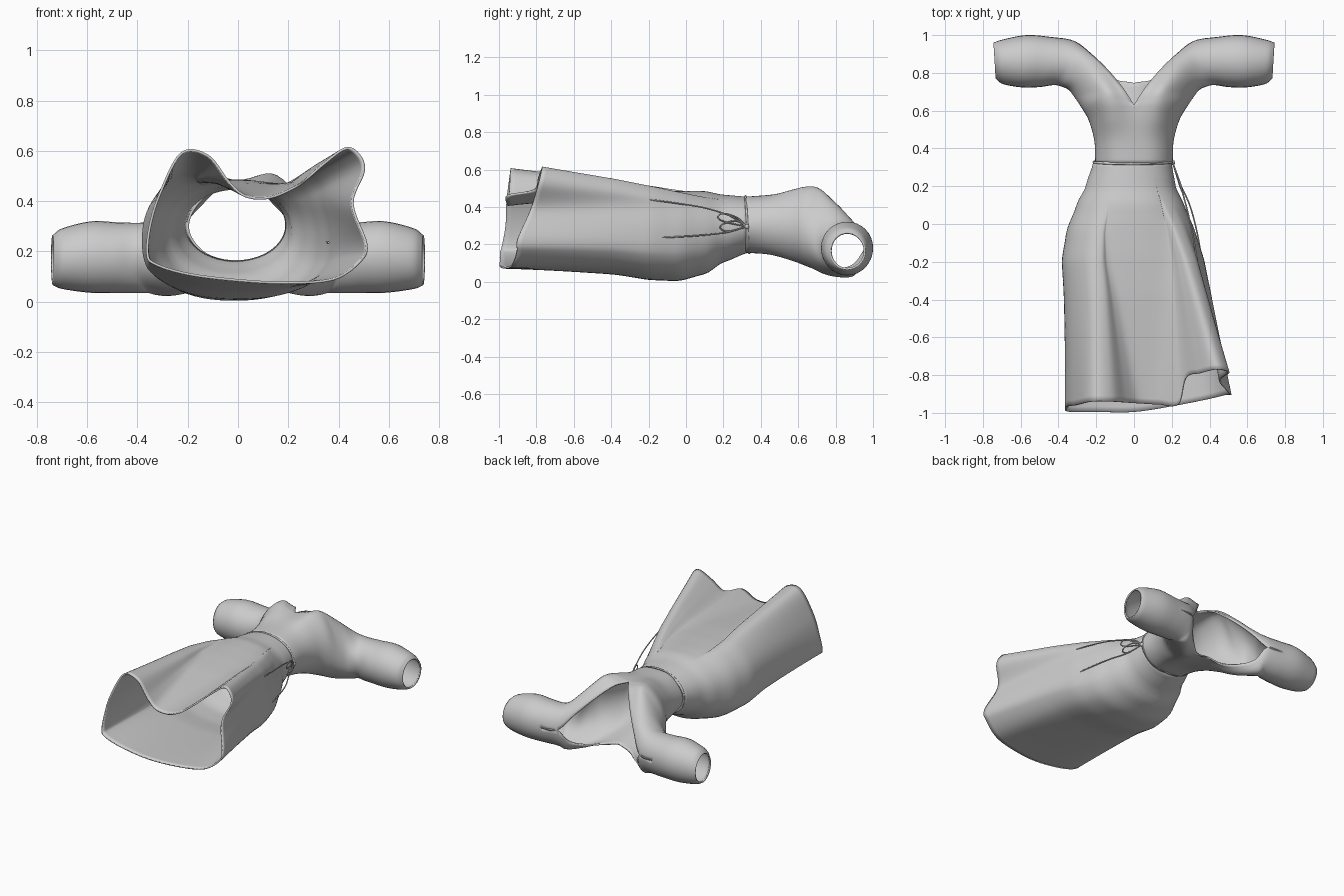
import bpy, bmesh, math
from mathutils import Vector

if "Cube" in bpy.data.objects:
    bpy.data.objects.remove(bpy.data.objects["Cube"])


def cr(p0, p1, p2, p3, t, f=0.5):
    """Cardinal spline between p1 and p2."""
    a, b = (p2 - p0) * f, (p3 - p1) * f
    return (p1 * (2*t**3 - 3*t*t + 1) + a * (t**3 - 2*t*t + t)
            + p2 * (3*t*t - 2*t**3) + b * (t**3 - t*t))


def spline(pts, steps, first=None, last=None, f=0.5):
    first = first if first is not None else pts[0] * 2 - pts[1]
    last = last if last is not None else pts[-1] * 2 - pts[-2]
    q = [first] + list(pts) + [last]
    out = [cr(*q[i:i + 4], j / steps, f) for i in range(len(pts) - 1) for j in range(steps)]
    return out + [pts[-1].copy()]


def vecs(flat):
    return [Vector(p) for p in flat]


def loft(name, rows, closed=False, mirror=False):
    bm = bmesh.new()
    vs = [[bm.verts.new(p) for p in r] for r in rows]
    n = len(rows[0])
    for a, b in zip(vs, vs[1:]):
        for i in range(n if closed else n - 1):
            j = (i + 1) % n
            bm.faces.new((a[i], a[j], b[j], b[i]))
    bmesh.ops.remove_doubles(bm, verts=bm.verts, dist=0.0005)
    bmesh.ops.recalc_face_normals(bm, faces=bm.faces)
    me = bpy.data.meshes.new(name)
    bm.to_mesh(me)
    bm.free()
    ob = bpy.data.objects.new(name, me)
    bpy.context.collection.objects.link(ob)
    if mirror:
        m = ob.modifiers.new("mirror", 'MIRROR')
        m.merge_threshold = 0.001
    s = ob.modifiers.new("cloth", 'SOLIDIFY')
    s.thickness, s.offset = 0.01, 0
    for o in bpy.context.selected_objects:
        o.select_set(False)
    ob.select_set(True)
    bpy.context.view_layer.objects.active = ob
    bpy.ops.object.shade_smooth_by_angle(angle=math.radians(50))
    return ob


def cord(name, pts, radius=0.005, closed=False):
    cu = bpy.data.curves.new(name, 'CURVE')
    cu.dimensions = '3D'
    cu.bevel_depth, cu.bevel_resolution, cu.use_fill_caps = radius, 2, True
    sp = cu.splines.new('POLY')
    sp.points.add(len(pts) - 1)
    for p, v in zip(sp.points, pts):
        p.co = (*v, 1)
    sp.use_cyclic_u = closed
    ob = bpy.data.objects.new(name, cu)
    bpy.context.collection.objects.link(ob)


# Bodice and sleeve half: each row runs front edge, front, side/underarm, back, back edge
torso = [
    [(0, .32, .45), (.13, .32, .42), (.20, .32, .30), (.13, .32, .19), (0, .32, .16)],
    [(0, .45, .46), (.14, .45, .43), (.205, .44, .30), (.14, .45, .17), (0, .46, .15)],
    [(0, .56, .475), (.15, .56, .465), (.235, .55, .29), (.15, .57, .13), (0, .62, .115)],
    [(0, .63, .48), (.17, .65, .485), (.275, .62, .27), (.19, .66, .09), (0, .745, .09)],
]
shoulder = [
    [(.055, .715, .47), (.19, .71, .465), (.315, .68, .22), (.24, .73, .06), (.10, .765, .07)],
    [(.14, .815, .39), (.26, .775, .385), (.345, .715, .19), (.29, .79, .045), (.19, .835, .07)],
    [(.23, .90, .29), (.32, .82, .325), (.39, .735, .18), (.34, .85, .038), (.265, .905, .10)],
]
sleeve = [[(a, b, c), (x1, .862, zt), (x2, s, c), (x1, .862, zb), (a, b, c)]
          for a, b, c, x1, zt, x2, s, zb in [
              (.32, .965, .185, .37, .31, .43, .74, .04),
              (.44, .985, .18, .47, .31, .50, .73, .04),
              (.57, .995, .18, .58, .315, .59, .728, .04),
              (.70, .97, .17, .695, .288, .69, .745, .055),
              (.742, .955, .165, .735, .26, .73, .775, .07)]]
cage = [vecs(r) for r in torso + shoulder + sleeve]
cols = []
for c in range(5):
    line = [r[c] for r in cage]
    if c in (0, 4):                    # neckline corner on the centre line
        cols.append(spline(line[:4], 6)[:-1] + spline(line[3:], 6))
    else:
        cols.append(spline(line, 6))
rows = []
for k in range(len(cols[0])):
    r = [c[k] for c in cols]
    lvl = k / 6
    f = 0.55 + 0.28 * min(1, lvl / 7)
    # End tangents: straight across at the centre, free at the neck, looped on the sleeve
    first, last = r[0] * 2 - r[1], r[4] * 2 - r[3]
    if lvl <= 3:
        r[0].x = r[4].x = 0
    if lvl < 4:
        u = max(0, lvl - 3)
        first = Vector((-r[1].x, r[1].y, r[1].z)).lerp(first, u)
        last = Vector((-r[3].x, r[3].y, r[3].z)).lerp(last, u)
    elif lvl > 4:
        u = min(1, (lvl - 4) / 3)
        first, last = first.lerp(r[3], u), last.lerp(r[1], u)
    row = spline(r, 8, first, last, f)
    for p in row:
        p.x = max(p.x, 0)
    rows.append(row)
loft("bodice_and_sleeves", rows, mirror=True)

# Skirt: rounded sections (y, left, right, back, front) blended into a wavy wrap hem
stations = [Vector(s) for s in [
    (.33, -.21, .193, .16, .45), (.2, -.25, .215, .11, .46), (.1, -.30, .26, .045, .48),
    (-.05, -.355, .295, .0, .49), (-.2, -.385, .32, -.005, .50), (-.4, -.375, .325, .02, .51),
    (-1.1, -.36, .33, .04, .51)]]
hem = vecs([
    (-.36, -.985, .19), (-.35, -.965, .30), (-.31, -.96, .43), (-.225, -.94, .59),
    (-.12, -.94, .58), (-.04, -.945, .48), (.03, -.95, .42), (.13, -.955, .415),
    (.235, -.955, .46), (.275, -.815, .49), (.35, -.79, .555), (.43, -.77, .61),
    (.48, -.775, .585), (.50, -.79, .52), (.455, -.83, .39), (.51, -.90, .23),
    (.485, -.905, .16), (.38, -.93, .09), (.2, -.965, .075), (0, -.995, .085),
    (-.2, -.995, .11), (-.33, -.995, .15)])
hem = spline(hem + [hem[0]], 6, hem[-1], hem[1])[:-1]


def section(y, a):
    for s, e in zip(stations, stations[1:]):
        if y >= e[0]:
            break
    q = min(1, max(0, (s[0] - y) / (s[0] - e[0])))
    q = q if e[0] < -1 else q * .6 + .4 * q * q * (3 - 2 * q)
    _, l, r, b, t = s.lerp(e, q)
    g = 2 / (2 + 0.4 * min(1, max(0, (.33 - y) / .4)))
    c, n = math.cos(a), math.sin(a)
    return Vector(((l + r) / 2 + (r - l) / 2 * math.copysign(abs(c) ** g, c), y,
                   (b + t) / 2 + (t - b) / 2 * math.copysign(abs(n) ** g, n)))


angles = [math.atan2((h.z - .29) / .28, (h.x - .07) / .43) for h in hem]
rows = []
for k in range(45):
    t = k / 44
    w = max(0, (t - .18) / .82) ** 1.1
    row = []
    for h, a in zip(hem, angles):
        y = .33 + (h.y - .33) * t
        p = section(y, a)
        row.append(Vector((p.x + (h.x - p.x) * w, y, p.z + (h.z - p.z) * w)))
    rows.append(row)
loft("wrap_skirt", rows, closed=True)

# Waist cord
ring = []
for i in range(64):
    a = math.tau * i / 64
    ring.append((-.006 + .208 * math.cos(a), .328 - .01 * math.sin(a), .305 + .152 * math.sin(a)))
cord("waist_cord", ring, .006, True)

# Bow loops and hanging tails at the right hip
knot = (.205, .325, .295)
for name, pts in {
    "bow_loop_upper": [knot, (.225, .27, .345), (.25, .20, .365), (.255, .17, .345), (.24, .21, .32), knot],
    "bow_loop_lower": [knot, (.225, .27, .325), (.25, .20, .31), (.25, .185, .285), (.235, .23, .27), knot],
    "cord_tail_upper": [knot, (.235, .24, .35), (.275, .10, .395), (.31, -.05, .42), (.335, -.20, .44)],
    "cord_tail_lower": [knot, (.24, .22, .265), (.295, .10, .25), (.335, -.05, .24), (.36, -.20, .235)],
}.items():
    cord(name, spline(vecs(pts), 8), .004)
bpy.ops.mesh.primitive_uv_sphere_add(segments=16, ring_count=8, radius=.013, location=knot)
bpy.context.object.name = "cord_knot"
bpy.ops.object.shade_smooth_by_angle()
